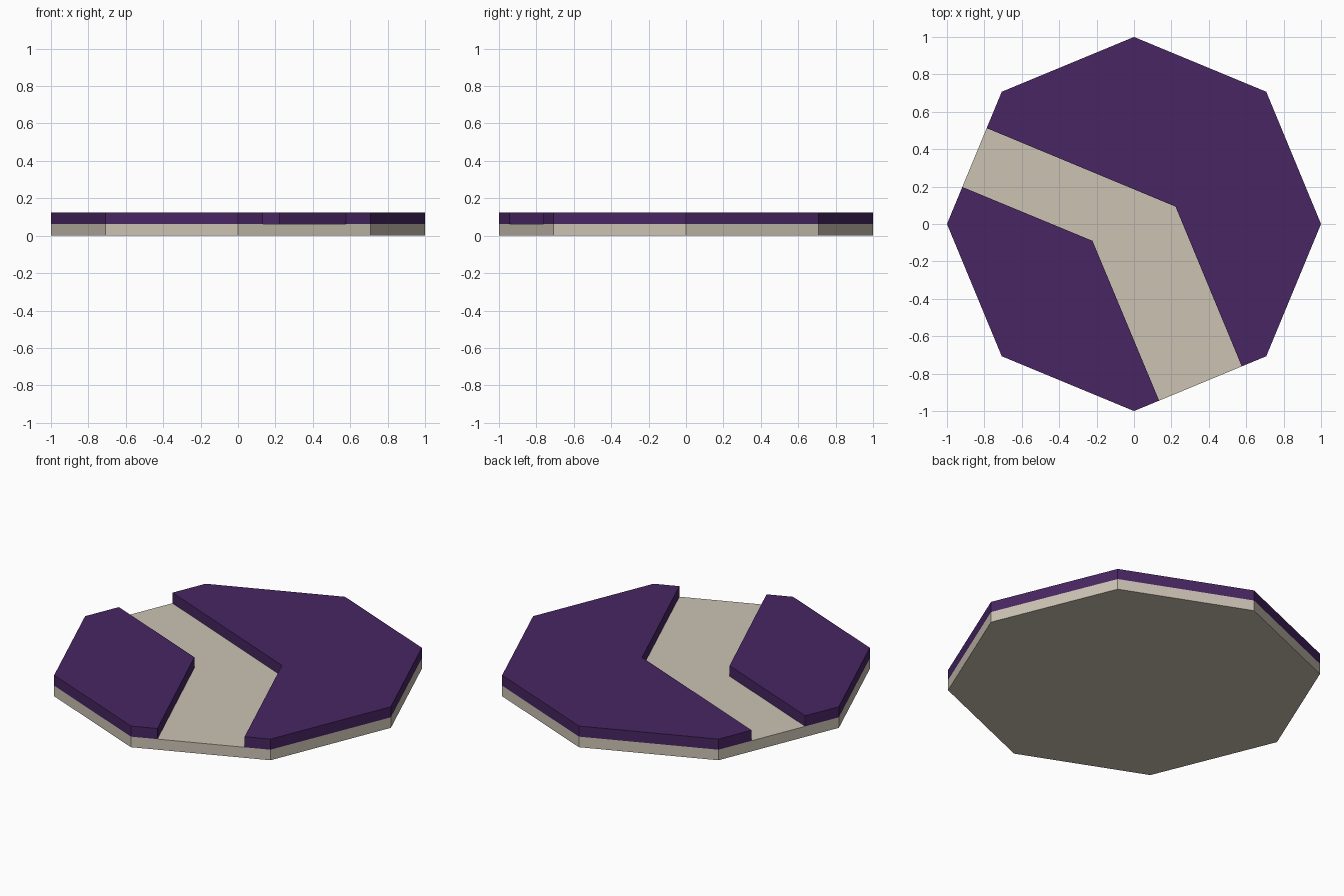
import bpy, bmesh
from math import cos, sin, radians

if "Cube" in bpy.data.objects:
    bpy.data.objects.remove(bpy.data.objects["Cube"])

BASE_TOP, TOP = 0.0625, 0.125


def material(name, color):
    mat = bpy.data.materials.new(name)
    mat.diffuse_color = color
    mat.use_nodes = True
    mat.node_tree.nodes["Principled BSDF"].inputs["Base Color"].default_value = mat.diffuse_color
    return mat


def slab(name, outline, z0, z1, mat):
    """Extrude a flat outline (counter-clockwise) from z0 to z1."""
    bm = bmesh.new()
    face = bm.faces.new([bm.verts.new((x, y, z0)) for x, y in outline])
    result = bmesh.ops.extrude_face_region(bm, geom=[face], use_keep_orig=True)
    verts = [v for v in result["geom"] if isinstance(v, bmesh.types.BMVert)]
    bmesh.ops.translate(bm, verts=verts, vec=(0, 0, z1 - z0))
    bmesh.ops.recalc_face_normals(bm, faces=bm.faces)
    mesh = bpy.data.meshes.new(name)
    bm.to_mesh(mesh)
    bm.free()
    mesh.materials.append(mat)
    obj = bpy.data.objects.new(name, mesh)
    bpy.context.collection.objects.link(obj)
    return obj


def corner(i):
    a = radians(45 * i)
    return cos(a), sin(a)


def on_edge(i, t):
    """Point part way along the octagon edge from corner i to i + 1."""
    (x0, y0), (x1, y1) = corner(i), corner(i + 1)
    return x0 + (x1 - x0) * t, y0 + (y1 - y0) * t


stone = material("path_stone", (0.60, 0.54, 0.45, 1))
purple = material("raised_purple", (0.065, 0.019, 0.122, 1))

# Octagonal base, whose top shows as the path floor
slab("base", [corner(i) for i in range(8)], 0, BASE_TOP, stone)

# Large raised area outside the bend
outer = [on_edge(6, 0.815)] + [corner(i) for i in (7, 0, 1, 2, 3)]
outer += [on_edge(3, 0.275), (0.222, 0.093)]
slab("outer_raised_area", outer, BASE_TOP, TOP, purple)

# Small raised area inside the bend
inner = [on_edge(3, 0.72)] + [corner(i) for i in (4, 5, 6)]
inner += [on_edge(6, 0.19), (-0.222, -0.09)]
slab("inner_raised_area", inner, BASE_TOP, TOP, purple)
